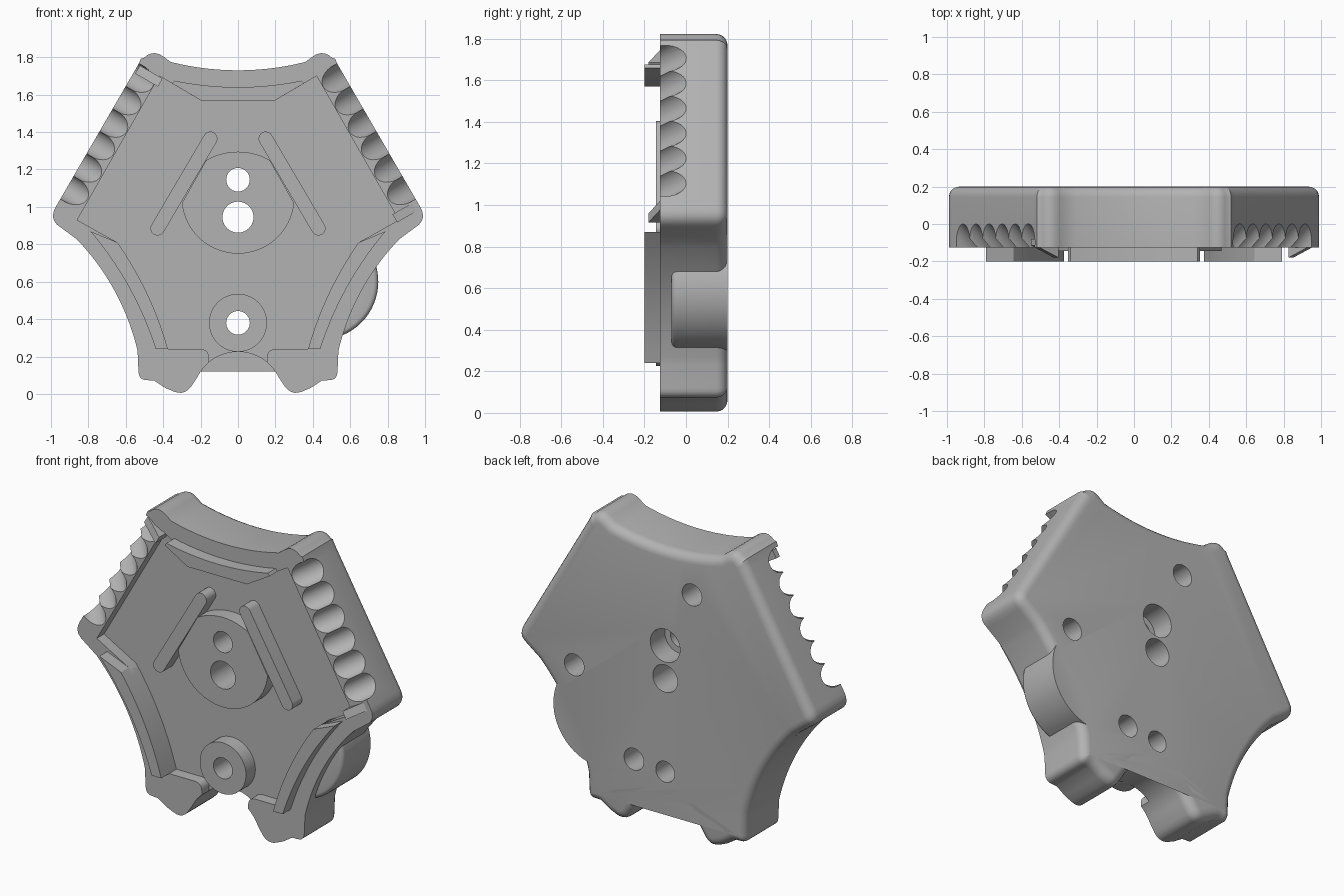
import bpy, bmesh, math
from mathutils import Vector, Matrix

if "Cube" in bpy.data.objects:
    bpy.data.objects.remove(bpy.data.objects["Cube"], do_unlink=True)

grey = bpy.data.materials.new("matte_grey")
grey.use_nodes = True
grey.diffuse_color = (0.45, 0.45, 0.45, 1)
grey.node_tree.nodes["Principled BSDF"].inputs["Base Color"].default_value = (0.45, 0.45, 0.45, 1)

RIM, FLOOR, BACK, LIP, EMBLEM = -0.125, -0.055, 0.2, -0.2, -0.145


def arc(a, b, c, n=14):
    """Points on the circle arc from a through b to c."""
    a, b, c = Vector(a), Vector(b), Vector(c)
    d = 2 * (a.x * (b.y - c.y) + b.x * (c.y - a.y) + c.x * (a.y - b.y))
    s = [p.length_squared for p in (a, b, c)]
    m = Vector(((s[0] * (b.y - c.y) + s[1] * (c.y - a.y) + s[2] * (a.y - b.y)) / d,
                (s[0] * (c.x - b.x) + s[1] * (a.x - c.x) + s[2] * (b.x - a.x)) / d))
    ang = [math.atan2(p.y - m.y, p.x - m.x) for p in (a, b, c)]
    turn = (ang[2] - ang[0]) % math.tau
    if (ang[1] - ang[0]) % math.tau > turn:
        turn -= math.tau
    r = (a - m).length
    return [(m.x + r * math.cos(ang[0] + turn * i / n), m.y + r * math.sin(ang[0] + turn * i / n))
            for i in range(n + 1)]


def corner(before, tip, after, r, n=5):
    """Soft corner at tip, starting r away along both sides."""
    t = Vector(tip)
    p = t + (Vector(before) - t).normalized() * r
    q = t + (Vector(after) - t).normalized() * r
    return [tuple(p * (1 - k) ** 2 + t * 2 * k * (1 - k) + q * k * k) for k in (i / n for i in range(n + 1))]


def circle(x, z, r, n=40):
    return [(x + r * math.cos(math.tau * i / n), z + r * math.sin(math.tau * i / n)) for i in range(n)]


def flip(points):
    return [(-x, z) for x, z in reversed(points)]


def prism(name, points, front, back, bevel_back=0, bevel_front=0):
    """Profile in the front plane, extruded in depth."""
    bm = bmesh.new()
    rows = [[bm.verts.new((x, y, z)) for x, z in points] for y in (front, back)]
    for row in rows:
        bm.faces.new(row)
    for i in range(len(points)):
        j = (i + 1) % len(points)
        bm.faces.new((rows[0][i], rows[0][j], rows[1][j], rows[1][i]))
    bmesh.ops.recalc_face_normals(bm, faces=bm.faces)
    for y, size in ((back, bevel_back), (front, bevel_front)):
        if size:
            edges = [e for e in bm.edges if all(abs(v.co.y - y) < 1e-5 for v in e.verts)]
            bmesh.ops.bevel(bm, geom=edges, offset=size, segments=5, profile=0.5,
                            affect='EDGES', clamp_overlap=False)
    mesh = bpy.data.meshes.new(name)
    bm.to_mesh(mesh)
    bm.free()
    mesh.materials.append(grey)
    ob = bpy.data.objects.new(name, mesh)
    bpy.context.collection.objects.link(ob)
    return ob


def combine(ob, tool, how='DIFFERENCE'):
    mod = ob.modifiers.new(how.title(), 'BOOLEAN')
    mod.operation, mod.object, mod.solver = how, tool, 'EXACT'
    bpy.context.view_layer.objects.active = ob
    bpy.ops.object.modifier_apply(modifier=mod.name)
    bpy.data.objects.remove(tool, do_unlink=True)


# Body outline: right half from top centre down to the notch, then mirrored
top = arc((-0.36, 1.775), (0, 1.73), (0.36, 1.775))
side = arc((0.86, 0.825), (0.7, 0.62), (0.537, 0.23), 18)
half = top[7:]
half += corner(top[-1], (0.455, 1.845), (0.55, 1.75), 0.07)
half += corner((0.5, 1.84), (0.528, 1.77), (0.98, 0.99), 0.025, 2)
half += corner((0.528, 1.77), (1.015, 0.93), (0.88, 0.85), 0.08)
half += side
half += corner((0.537, 0.23), (0.53, 0.07), (0.45, 0.075), 0.05)
half += [(0.45, 0.072), (0.39, 0.033)]
half += corner((0.39, 0.033), (0.29, -0.01), (0.225, 0.07), 0.06)
half += arc((0.217, 0.09), (0.16, 0.165), (0, 0.225), 10)
left = flip(half)
body = prism("body", half + left[1:-1], RIM, BACK, bevel_back=0.055)

# Round side bulge, joined to the body
combine(body, prism("bulge", circle(0.44, 0.6, 0.31, 64), -0.07, BACK - 0.0005, 0, 0.025), 'UNION')

# Recessed front panel, open towards the notch
lip_inner = arc((0.645, 0.81), (0.485, 0.535), (0.375, 0.24))
panel = [(0, 1.57), (0.2, 1.57), (0.42, 1.70), (0.86, 0.93)] + lip_inner
panel += corner((0.375, 0.24), (0.155, 0.24), (0.155, 0.1), 0.05) + [(0.155, 0.05)]
combine(body, prism("panel_cut", panel + flip(panel)[:-1], RIM - 0.1, FLOOR))

# Slanted grip flutes on both upper sides
edge_a, edge_b = Vector((0.528, 0, 1.77)), Vector((0.985, 0, 0.985))
along = (edge_b - edge_a).normalized()
outward = Vector((-along.z, 0, along.x))
for sx in (1, -1):
    for i in range(6):
        p = edge_a + along * (0.075 + 0.139 * i)
        axis = outward + Vector((0, 1, 0))
        p.y = -0.1
        p.x *= sx
        axis.x *= sx
        flute = prism("flute_cut", circle(0, 0, 0.072, 28), -0.4, 0.4)
        flute.matrix_world = Matrix.Translation(p) @ Vector((0, 1, 0)).rotation_difference(axis).to_matrix().to_4x4()
        bpy.context.view_layer.update()
        combine(body, flute)

# Through holes, wider bores on the back, and blind sockets
for z, r in ((0.945, 0.083), (1.145, 0.063), (0.38, 0.063)):
    combine(body, prism("hole_cut", circle(0, z, r), -0.4, 0.4))
for z in (1.145, 0.38):
    combine(body, prism("bore_cut", circle(0, z, 0.1), 0.06, 0.4))
for x, z in ((-0.18, 1.5), (0.61, 0.865), (0.21, 0.4)):
    combine(body, prism("socket_cut", circle(x, z, 0.066), 0.04, 0.4))

# Raised locating lips
top_lip = arc((-0.34, 1.675), (0, 1.64), (0.34, 1.675))
prism("top_lip", top_lip + [(0.352, 1.66), (0.2, 1.57), (-0.2, 1.57), (-0.352, 1.66)], LIP, FLOOR + 0.02)
lip = arc((0.44, 0.24), (0.585, 0.575), (0.79, 0.87)) + lip_inner
prism("left_lip", lip, LIP, FLOOR + 0.02)
prism("right_lip", flip(lip), LIP, FLOOR + 0.02)

# Small wedge catches at the ends of the grips
for name, sx, t in (("left_catch", 1, 0.875), ("right_catch", -1, 0.035)):
    p = edge_a + along * t
    rect = []
    for u, v in ((-0.15, -0.025), (-0.01, -0.025), (-0.01, 0.025), (-0.15, 0.025)):
        q = p + outward * u + along * v
        rect.append((q.x * sx, q.z))
    catch = prism(name, rect, -0.18, -0.08)
    for k in (1, 2):
        catch.data.vertices[k].co.y = -0.115

# Raised centre emblem: disc, two arms, and the lower boss
disc = arc((-0.3, 1.02), (0, 0.75), (0.3, 1.02), 32) + arc((0.17, 1.25), (0, 1.295), (-0.17, 1.25))
emblem = prism("emblem_disc", disc, EMBLEM, FLOOR + 0.01)
for z, r in ((0.945, 0.083), (1.145, 0.063)):
    combine(emblem, prism("hole_cut", circle(0, z, r), -0.4, 0.4))
lean = math.atan2(1.365 - 0.885, 0.43 - 0.148)
arm = []
for cx, cz, start in ((0.148, 1.365, math.pi / 2 - lean), (0.43, 0.885, -math.pi / 2 - lean)):
    for i in range(11):
        a = start + math.pi * i / 10
        arm.append((cx + 0.038 * math.cos(a), cz + 0.038 * math.sin(a)))
prism("left_arm", arm, EMBLEM, FLOOR + 0.01)
prism("right_arm", flip(arm), EMBLEM, FLOOR + 0.01)
boss = prism("boss", circle(0, 0.38, 0.155, 48), EMBLEM, FLOOR + 0.01)
combine(boss, prism("hole_cut", circle(0, 0.38, 0.063), -0.4, 0.4))

# Smooth curves, sharp edges
for ob in bpy.context.scene.objects:
    if ob.type == 'MESH':
        bpy.ops.object.select_all(action='DESELECT')
        ob.select_set(True)
        bpy.context.view_layer.objects.active = ob
        bpy.ops.object.shade_smooth_by_angle(angle=math.radians(32))
